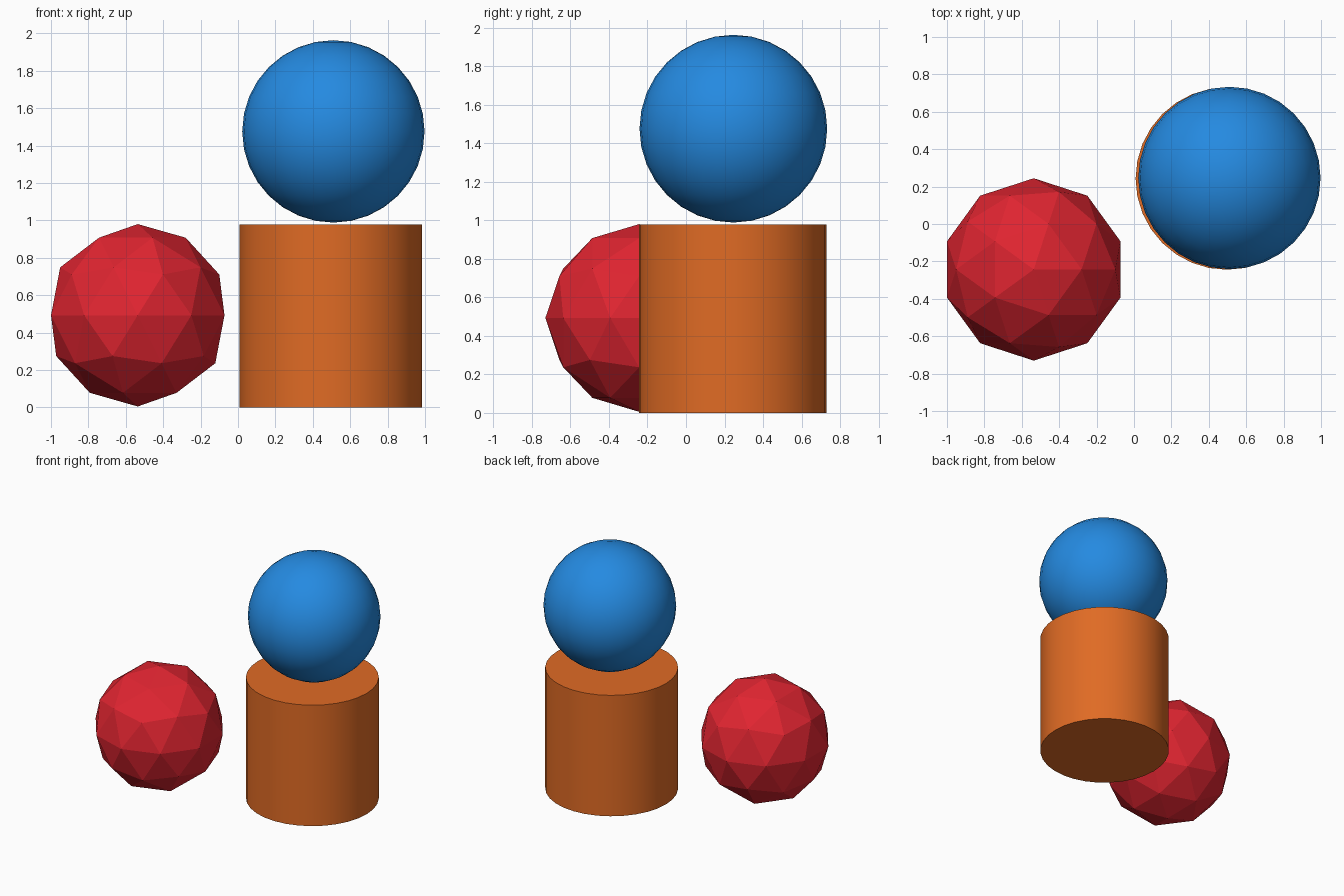
import bpy
import math

if "Cube" in bpy.data.objects:
    bpy.data.objects.remove(bpy.data.objects["Cube"])

R = 0.4875  # shared radius of all three solids


def finish(name, color_name, color, smooth):
    """Name the active object, give it its colour and its shading."""
    obj = bpy.context.object
    obj.name = name
    mat = bpy.data.materials.new(color_name)
    mat.diffuse_color = (*color, 1.0)
    mat.use_nodes = True
    mat.node_tree.nodes["Principled BSDF"].inputs["Base Color"].default_value = mat.diffuse_color
    obj.data.materials.append(mat)
    if smooth:
        bpy.ops.object.shade_smooth_by_angle(angle=math.radians(30))
    return obj


# Faceted ball on the left
bpy.ops.mesh.primitive_ico_sphere_add(
    subdivisions=2, radius=R, location=(-0.536, -0.243, 0.493))
finish("faceted_ball", "red", (0.745, 0.018, 0.030), False)

# Upright cylinder on the right
bpy.ops.mesh.primitive_cylinder_add(
    vertices=32, radius=R, depth=0.979, location=(0.496, 0.243, 0.4895))
finish("cylinder", "orange", (0.745, 0.147, 0.018), True)

# Smooth ball resting just above the cylinder
bpy.ops.mesh.primitive_uv_sphere_add(
    segments=32, ring_count=16, radius=R, location=(0.510, 0.246, 1.476))
finish("smooth_ball", "blue", (0.018, 0.254, 0.750), True)
